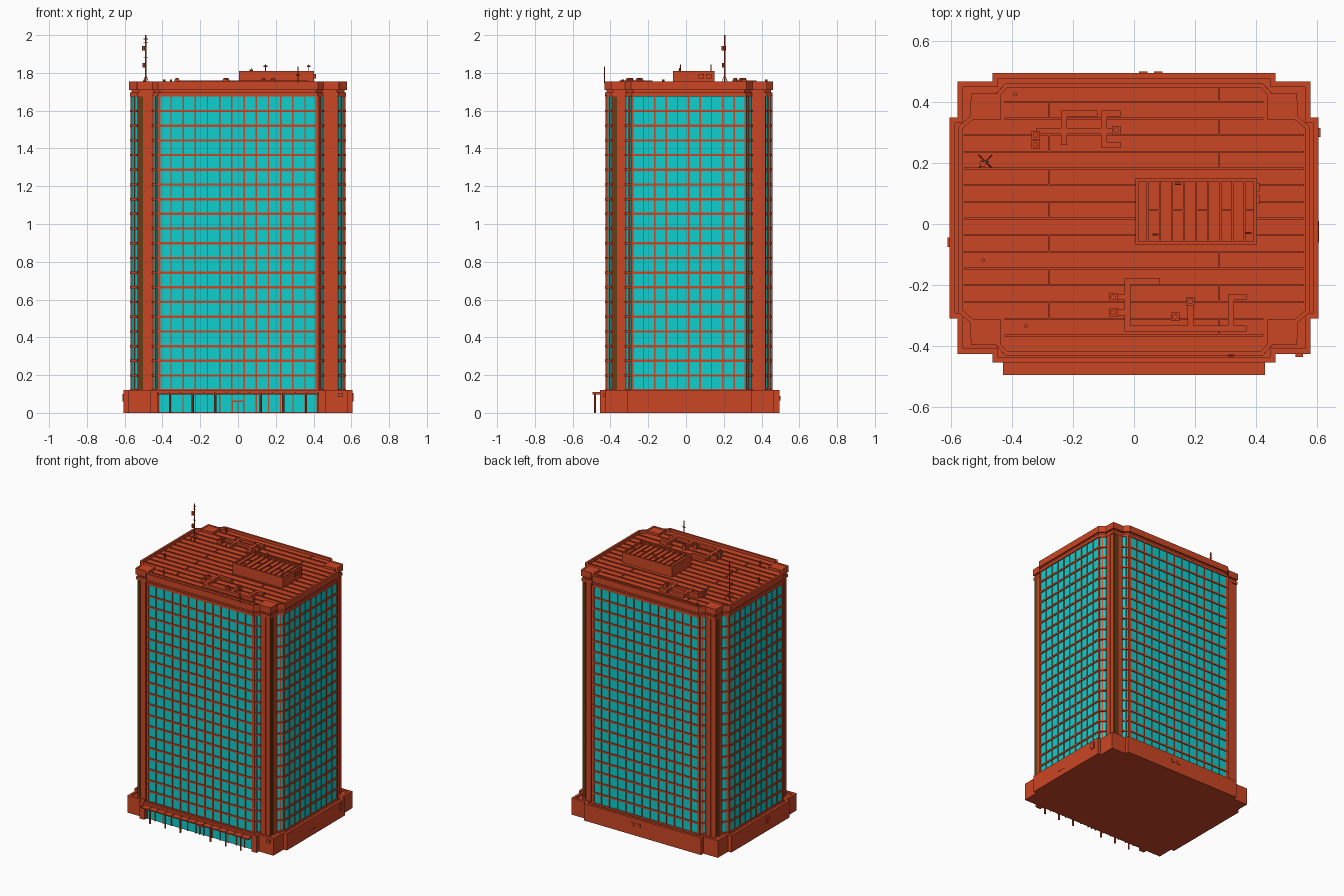
import bpy, bmesh, math
from mathutils import Matrix, Vector

if "Cube" in bpy.data.objects:
    bpy.data.objects.remove(bpy.data.objects["Cube"])


def material(name, r, g, b):
    m = bpy.data.materials.new(name)
    m.use_nodes = True
    m.diffuse_color = (r, g, b, 1)
    m.node_tree.nodes["Principled BSDF"].inputs["Base Color"].default_value = (r, g, b, 1)
    return m


RED = material("brick red", 0.60, 0.061, 0.018)
GLASS = material("turquoise glass", 0.005, 0.62, 0.62)
OLIVE = material("dark olive", 0.12, 0.05, 0.006)
CY = 0.015          # depth centre of the tower
TOP = 1.755         # top of the parapet
DECK = 1.735        # roof deck
FLOOR = 0.0778      # storey height


def box(bm, x0, x1, y0, y1, z0, z1):
    size = Matrix.Diagonal((x1 - x0, y1 - y0, z1 - z0, 1))
    centre = Vector((x0 + x1, y0 + y1, z0 + z1)) / 2
    bmesh.ops.create_cube(bm, size=1, matrix=Matrix.Translation(centre) @ size)


def rod(bm, a, b, r, sides=8):
    a, b = Vector(a), Vector(b)
    turn = (b - a).to_track_quat('Z', 'Y').to_matrix().to_4x4()
    bmesh.ops.create_cone(bm, cap_ends=True, segments=sides, radius1=r, radius2=r,
                          depth=(b - a).length, matrix=Matrix.Translation((a + b) / 2) @ turn)


def outline(quarter, cy, d=0.0):
    """Mirror a quarter outline into a full closed loop, grown by d."""
    q = [(x + d, y + d) for x, y in quarter]
    loop = q + [(-x, y) for x, y in reversed(q)]
    loop += [(-x, -y) for x, y in q] + [(x, -y) for x, y in reversed(q)]
    return [(x, y + cy) for x, y in loop]


def prism(bm, loop, z0, z1, rim=0.0, depth=0.0):
    """Extrude a loop; a rim leaves a raised edge round a sunken top."""
    base = bm.faces.new([bm.verts.new((x, y, z0)) for x, y in loop])
    side = bmesh.ops.extrude_face_region(bm, geom=[base])["geom"]
    bmesh.ops.translate(bm, vec=(0, 0, z1 - z0),
                        verts=[v for v in side if isinstance(v, bmesh.types.BMVert)])
    top = next(f for f in side if isinstance(f, bmesh.types.BMFace))
    bmesh.ops.recalc_face_normals(bm, faces=bm.faces[:])
    if rim:
        bmesh.ops.inset_region(bm, faces=[top], thickness=rim, use_even_offset=True)
        inner = bmesh.ops.extrude_face_region(bm, geom=[top])["geom"]
        bmesh.ops.translate(bm, vec=(0, 0, -depth),
                            verts=[v for v in inner if isinstance(v, bmesh.types.BMVert)])
        bmesh.ops.delete(bm, geom=[top], context='FACES_ONLY')


def finish(bm, name, mat):
    bmesh.ops.recalc_face_normals(bm, faces=bm.faces[:])
    me = bpy.data.meshes.new(name)
    bm.to_mesh(me)
    bm.free()
    me.materials.append(mat)
    ob = bpy.data.objects.new(name, me)
    bpy.context.collection.objects.link(ob)
    return ob


# Quarter outlines: podium base, podium rim, glass tower, tower with corner columns
base_q = [(0.605, 0.33), (0.58, 0.33), (0.58, 0.447)]
rim_q = base_q + [(0.465, 0.447), (0.465, 0.475)]
tower_q = [(0.565, 0.30), (0.53, 0.332), (0.45, 0.332), (0.45, 0.405), (0.42, 0.437)]
cap_q = [(0.573, 0.302), (0.535, 0.335), (0.532, 0.41), (0.45, 0.41), (0.42, 0.443)]

# Podium with recessed entrance front
bm = bmesh.new()
prism(bm, outline(base_q, 0.02), 0, 0.1)
box(bm, -0.465, 0.465, 0.46, 0.495, 0, 0.1)
for s in (-1, 1):
    a, b = sorted((s * 0.425, s * 0.465))
    box(bm, a, b, -0.455, -0.42, 0, 0.1)
finish(bm, "podium", RED)
bm = bmesh.new()
prism(bm, outline(rim_q, 0.02), 0.1, 0.122, 0.018, 0.012)
finish(bm, "podium_rim", RED)

# Entrance glazing, frames and door
bm = bmesh.new()
box(bm, -0.42, 0.42, -0.432, -0.425, 0.004, 0.098)
finish(bm, "entrance_glass", GLASS)
bm = bmesh.new()
for i in range(14):
    x = (i - 6.5) * 0.0645
    box(bm, x - 0.003, x + 0.003, -0.436, -0.43, 0, 0.1)
box(bm, -0.03, 0.03, -0.438, -0.43, 0.058, 0.066)
for x in (-0.03, 0, 0.03):
    box(bm, x - 0.003, x + 0.003, -0.438, -0.43, 0, 0.062)
finish(bm, "entrance_frames", RED)

# Canopy with ribs and posts
bm = bmesh.new()
box(bm, -0.43, 0.43, -0.495, -0.45, 0.098, 0.106)
for i in range(15):
    x = (i - 7) * 0.061
    box(bm, x - 0.003, x + 0.003, -0.495, -0.45, 0.104, 0.11)
for x in (0.12, 0.24, 0.36):
    for s in (-1, 1):
        rod(bm, (s * x, -0.482, 0), (s * x, -0.482, 0.1), 0.006)
finish(bm, "canopy", RED)

# Wall boxes on the podium
bm = bmesh.new()
box(bm, 0.6, 0.612, 0.285, 0.315, 0.06, 0.105)
box(bm, -0.612, -0.6, -0.075, -0.045, 0.06, 0.1)
for x in (0.03, 0.08):
    box(bm, x - 0.014, x + 0.014, 0.49, 0.5, 0.065, 0.09)
box(bm, 0.53, 0.555, -0.437, -0.42, 0.085, 0.105)
box(bm, 0.6, 0.607, -0.06, 0.01, 0.04, 0.045)
finish(bm, "wall_boxes", RED)

# Glass tower body
bm = bmesh.new()
prism(bm, outline(tower_q, CY), 0.1, 1.68)
finish(bm, "tower_glass", GLASS)

# Floor bands
bm = bmesh.new()
for k in range(20):
    z = 0.12 + FLOOR * k
    prism(bm, outline(tower_q, CY, 0.006), z - 0.006, z + 0.006)
finish(bm, "floor_bands", RED)

# Mullions on all four sides and on the corner chamfers
bm = bmesh.new()
for s in (-1, 1):
    for i in range(14):
        x, y = (i - 6.5) * 0.0645, CY + s * 0.437
        w = 0.009 if i in (0, 13) else 0.0035
        box(bm, x - w, x + w, y - 0.005, y + 0.005, 0.12, 1.68)
    for i in range(11):
        x, y = s * 0.565, CY + (i - 5) * 0.06
        w = 0.006 if i in (0, 10) else 0.0035
        box(bm, x - 0.005, x + 0.005, y - w, y + w, 0.12, 1.68)
    for t in (-1, 1):
        for x, y in ((0.548, 0.316), (0.436, 0.42)):
            rod(bm, (s * x, CY + t * y, 0.12), (s * x, CY + t * y, 1.68), 0.005, 4)
finish(bm, "mullions", RED)

# Corner columns with raised strips
bm = bmesh.new()
for sx in (-1, 1):
    for sy in (-1, 1):
        cx, cy = sx * 0.487, CY + sy * 0.366
        box(bm, cx - 0.04, cx + 0.04, cy - 0.037, cy + 0.037, 0.1, 1.7)
        ex, ey = cx - sx * 0.012, cy - sy * 0.012
        box(bm, ex - 0.018, ex + 0.018, cy - 0.043, cy + 0.043, 0.1, 1.7)
        box(bm, cx - 0.046, cx + 0.046, ey - 0.018, ey + 0.018, 0.1, 1.7)
finish(bm, "corner_columns", RED)

# Olive strip on the left-hand column of every side
bm = bmesh.new()
for s in (-1, 1):
    x, y = s * 0.513, CY + s * 0.404
    box(bm, x - 0.011, x + 0.011, y - 0.003, y + 0.003, 0.12, 1.69)
    x, y = s * 0.528, CY - s * 0.39
    box(bm, x - 0.003, x + 0.003, y - 0.011, y + 0.011, 0.12, 1.69)
finish(bm, "column_strips", OLIVE)

# Cornice and parapet
bm = bmesh.new()
prism(bm, outline(cap_q, CY), 1.675, 1.695)
prism(bm, outline(cap_q, CY, -0.008), 1.69, 1.715)
finish(bm, "cornice", RED)
bm = bmesh.new()
prism(bm, outline(cap_q, CY, 0.003), 1.71, TOP, 0.014, TOP - DECK)
for sx in (-1, 1):
    for sy in (-1, 1):
        x, y = sx * 0.483, CY + sy * 0.367
        box(bm, x - 0.045, x + 0.045, y - 0.04, y + 0.04, 1.72, TOP - 0.002)
finish(bm, "parapet", RED)

# Roof deck seams
bm = bmesh.new()
for i in range(15):
    y = CY + 0.003 + (i - 7) * 0.0548
    half = 0.558 if abs(i - 7) < 6 else 0.425
    box(bm, -half, half, y - 0.003, y + 0.003, DECK - 0.005, DECK + 0.007)
    x = -0.28 if i % 2 else 0.28
    box(bm, x - 0.002, x + 0.002, y, y + 0.0548, DECK - 0.005, DECK + 0.005)
finish(bm, "roof_seams", RED)

# Plant room with sunken slatted top
bm = bmesh.new()
prism(bm, [(0.005, -0.068), (0.403, -0.068), (0.403, 0.15), (0.005, 0.15)],
      1.73, 1.81, 0.01, 0.012)
for i in range(1, 10):
    x = 0.005 + i * 0.0398
    box(bm, x - 0.003, x + 0.003, -0.06, 0.142, 1.795, 1.806)
    if i % 2:
        box(bm, x, x + 0.04, 0.043, 0.048, 1.795, 1.804)
for y in (0.08, 0.12):
    box(bm, 0.4, 0.412, y - 0.014, y + 0.014, 1.77, 1.795)
finish(bm, "plant_room", RED)

# Roof ducts
DUCTS = [[(-0.31, 0.305), (-0.06, 0.305)],
         [(-0.23, 0.27), (-0.23, 0.362), (-0.13, 0.362)],
         [(-0.055, 0.362), (-0.098, 0.362), (-0.098, 0.26), (-0.055, 0.26)],
         [(0.075, -0.188), (-0.022, -0.188), (-0.022, -0.343), (0.36, -0.343)],
         [(0.36, -0.24), (0.318, -0.24), (0.318, -0.343)],
         [(0.185, -0.255), (0.185, -0.343)],
         [(-0.07, -0.24), (-0.022, -0.24)], [(-0.07, -0.29), (-0.022, -0.29)]]
bm = bmesh.new()
for path in DUCTS:
    for (ax, ay), (bx, by) in zip(path, path[1:]):
        box(bm, min(ax, bx) - 0.01, max(ax, bx) + 0.01,
            min(ay, by) - 0.01, max(ay, by) + 0.01, DECK, DECK + 0.024)
finish(bm, "roof_ducts", RED)

# Roof fans
bm = bmesh.new()
for x, y in ((-0.323, 0.292), (-0.323, 0.26), (-0.058, 0.308), (0.185, -0.253),
             (0.135, -0.305), (-0.068, -0.24), (-0.068, -0.29)):
    box(bm, x - 0.014, x + 0.014, y - 0.014, y + 0.014, DECK, DECK + 0.03)
    rod(bm, (x, y, DECK + 0.03), (x, y, DECK + 0.037), 0.009, 10)
finish(bm, "roof_fans", RED)

# Main mast with stays, and small aerials
bm = bmesh.new()
MX, MY = -0.488, 0.205
rod(bm, (MX, MY, DECK), (MX, MY, 2.0), 0.004)
for z, r in ((1.84, 0.009), (1.93, 0.012)):
    rod(bm, (MX - 0.008, MY - 0.006, z - 0.012), (MX - 0.008, MY - 0.006, z + 0.012), r)
for z in (1.88, 1.96, 1.98):
    rod(bm, (MX - 0.012, MY, z), (MX + 0.012, MY, z), 0.002, 4)
for k in range(4):
    a = math.pi / 4 + k * math.pi / 2
    rod(bm, (MX + 0.03 * math.cos(a), MY + 0.03 * math.sin(a), DECK), (MX, MY, 1.79), 0.002, 4)
for x, y, z in ((0.318, -0.432, TOP), (0.375, -0.03, 1.8), (0.145, 0.132, 1.8), (0.07, -0.035, 1.78)):
    rod(bm, (x, y, z - 0.01), (x, y, z + 0.08 if z == TOP else z + 0.045), 0.0025, 6)
    rod(bm, (x - 0.01, y, z + 0.035), (x + 0.01, y, z + 0.035), 0.004, 6)
for x, y in ((-0.39, 0.425), (-0.495, -0.12), (-0.355, -0.335)):
    rod(bm, (x, y, DECK), (x, y, DECK + 0.03), 0.006)
finish(bm, "roof_aerials", RED)
